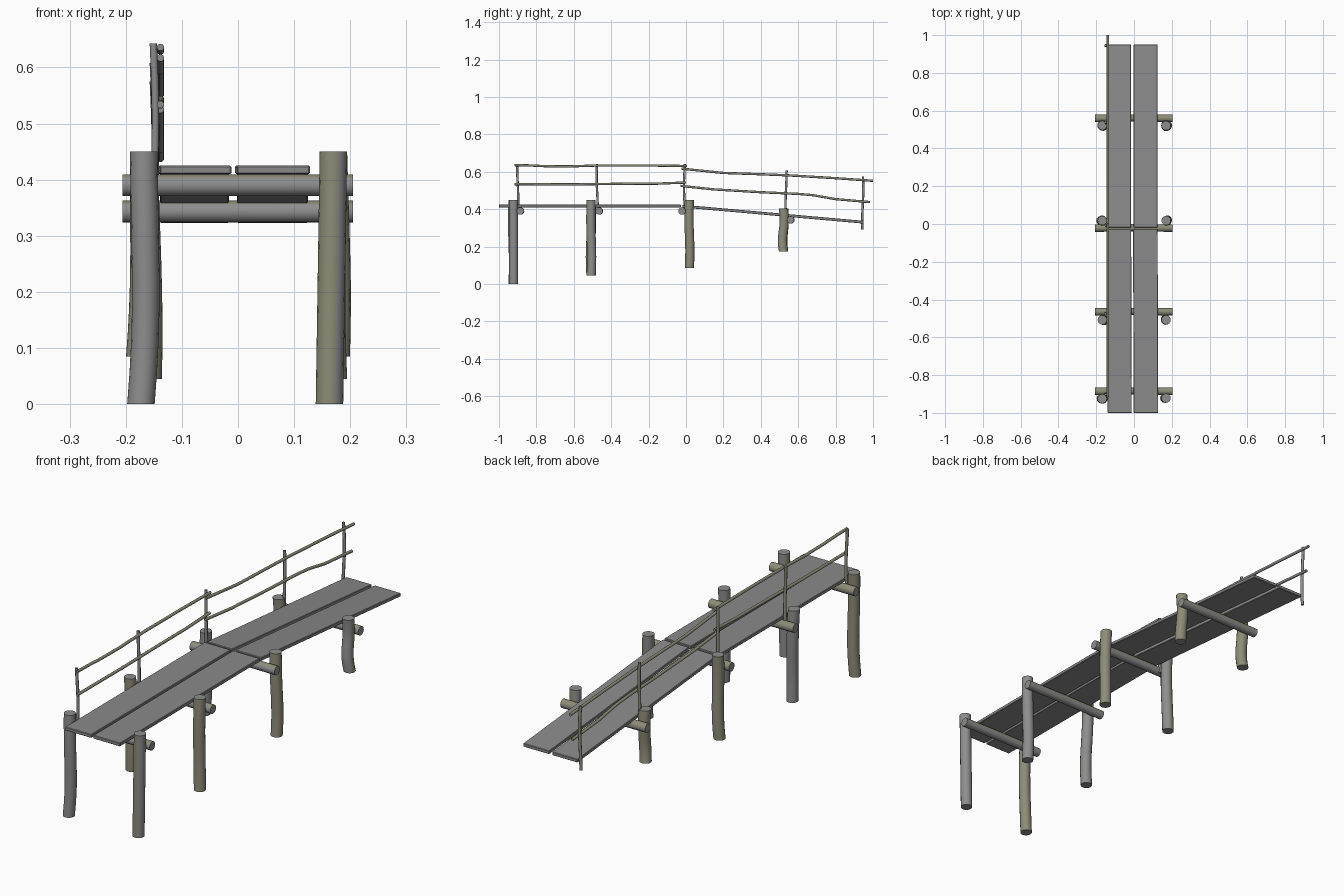
import bpy, bmesh, math
from mathutils import Vector

if "Cube" in bpy.data.objects:
    bpy.data.objects.remove(bpy.data.objects["Cube"])


def material(name, col):
    m = bpy.data.materials.new(name)
    m.diffuse_color = (*col, 1)
    m.use_nodes = True
    m.node_tree.nodes["Principled BSDF"].inputs["Base Color"].default_value = m.diffuse_color
    return m


GREY = material("weathered grey wood", (0.27, 0.27, 0.27))
OLIVE = material("mossy olive wood", (0.27, 0.265, 0.185))
PLANK = material("grey plank wood", (0.26, 0.255, 0.26))


def finish(name, bm, mats):
    bmesh.ops.recalc_face_normals(bm, faces=bm.faces)
    me = bpy.data.meshes.new(name)
    bm.to_mesh(me)
    bm.free()
    for m in mats:
        me.materials.append(m)
    ob = bpy.data.objects.new(name, me)
    bpy.context.collection.objects.link(ob)
    return ob


def tube(name, pts, r, axis, sides, mossy):
    """Log or pole: rings square to one world axis; mossy(normal) picks olive faces."""
    bm = bmesh.new()
    u, v = [(1, 2), None, (0, 1)][axis] if axis != 1 else (0, 2)
    rings = []
    for p in pts:
        ring = []
        for i in range(sides):
            a = 2 * math.pi * i / sides
            q = Vector(p)
            q[u] += r * math.cos(a)
            q[v] += r * math.sin(a)
            ring.append(bm.verts.new(q))
        rings.append(ring)
    for a, b in zip(rings, rings[1:]):
        for i in range(sides):
            j = (i + 1) % sides
            bm.faces.new((a[i], a[j], b[j], b[i])).smooth = True
    caps = [bm.faces.new(rings[0]), bm.faces.new(rings[-1])]
    for c in caps:
        for e in c.edges:
            e.smooth = False
    bmesh.ops.recalc_face_normals(bm, faces=bm.faces)
    for f in bm.faces:
        if f not in caps and mossy(f.normal):
            f.material_index = 1
    return finish(name, bm, [GREY, OLIVE])


def sector(centre, half):
    """True for normals within half degrees of the centre direction."""
    c = Vector((math.cos(math.radians(centre)), math.sin(math.radians(centre)), 0))
    return lambda n: n.dot(c) > math.cos(math.radians(half))


# Support posts: x bottom, x top, y, z bottom, z top, bend x, bend y, moss centre, moss width
posts = [
    ("front_post_left", -0.173, -0.168, -0.925, 0.0, 0.45, 0.006, 0.003, 90, 80),
    ("front_post_right", 0.163, 0.17, -0.922, 0.0, 0.45, 0.0, 0.0, 215, 75),
    ("second_post_left", -0.16, -0.168, -0.508, 0.045, 0.45, 0.003, -0.004, -60, 60),
    ("second_post_right", 0.17, 0.17, -0.507, 0.045, 0.45, -0.003, 0.003, -60, 45),
    ("third_post_left", -0.175, -0.168, 0.018, 0.085, 0.45, 0.004, 0.003, 150, 70),
    ("third_post_right", 0.175, 0.17, 0.018, 0.085, 0.45, 0.003, 0.003, 0, 80),
    ("fourth_post_left", -0.17, -0.168, 0.522, 0.175, 0.405, 0.005, -0.005, 45, 130),
    ("fourth_post_right", 0.177, 0.17, 0.521, 0.175, 0.405, -0.005, -0.006, 40, 65),
]
for name, xb, xt, y, zb, zt, bx, by, mc, mw in posts:
    pts = []
    for i in range(9):
        t = i / 8
        w = math.sin(2 * math.pi * t) * (1 - 0.4 * t)
        pts.append((xb + (xt - xb) * t + bx * math.sin(math.pi * t) + 0.3 * bx * w,
                    y + by * w, zb + (zt - zb) * t))
    tube(name, pts, 0.0245, 2, 16, sector(mc, mw))

# Cross beams under the deck
top_moss = lambda n: n.z + 0.5 * n.y > 0.4
for name, y, z in [("front_beam", -0.886, 0.39), ("second_beam", -0.465, 0.39),
                   ("third_beam", -0.022, 0.39), ("fourth_beam", 0.559, 0.343)]:
    tube(name, [(-0.206, y, z), (0, y + 0.002, z), (0.205, y, z)], 0.0195, 0, 16, top_moss)


# Deck planks: level front pair and sloping back pair
def plank(name, x0, x1, y0, y1, top0, top1, skew):
    bm = bmesh.new()
    bmesh.ops.create_cube(bm, size=1)
    for v in bm.verts:
        t = v.co.y + 0.5
        v.co = ((x0 if v.co.x < 0 else x1) + skew * t, y0 + (y1 - y0) * t,
                top0 + (top1 - top0) * t - (0.015 if v.co.z < 0 else 0))
    ob = finish(name, bm, [PLANK])
    b = ob.modifiers.new("edge", 'BEVEL')
    b.width, b.segments = 0.002, 1


plank("front_plank_left", -0.139, -0.012, -1.0, -0.028, 0.425, 0.425, -0.003)
plank("front_plank_right", -0.002, 0.128, -1.0, -0.028, 0.425, 0.425, -0.003)
plank("back_plank_left", -0.139, -0.016, -0.018, 0.95, 0.424, 0.338, 0.0)
plank("back_plank_right", -0.002, 0.125, -0.018, 0.95, 0.424, 0.338, 0.0)

# Thin railing posts along the left side
for i, (y, zb, zt) in enumerate([(-0.9, 0.375, 0.643), (-0.475, 0.375, 0.643), (-0.008, 0.375, 0.643),
                                 (0.535, 0.335, 0.608), (0.945, 0.292, 0.575)]):
    pts = []
    for k in range(7):
        t = k / 6
        pts.append((-0.151 + 0.004 * math.sin(math.pi * t), y + 0.003 * math.sin(5 * t + i),
                    zb + (zt - zb) * t))
    tube(f"railing_post_{i + 1}", pts, 0.0065, 2, 10, sector(150, 40))

# Hand rails and middle rails, given as (y, z) points
rails = {
    "front_hand_rail": [(-0.917, 0.636), (-0.83, 0.634), (-0.75, 0.63), (-0.62, 0.629), (-0.47, 0.634),
                        (-0.2, 0.634), (0.005, 0.631)],
    "front_middle_rail": [(-0.917, 0.534), (-0.6, 0.533), (-0.35, 0.536), (-0.15, 0.537), (0.0, 0.543)],
    "back_hand_rail": [(-0.025, 0.617), (0.2, 0.594), (0.4, 0.587), (0.55, 0.581), (0.8, 0.566), (1.0, 0.552)],
    "back_middle_rail": [(-0.03, 0.525), (0.15, 0.506), (0.4, 0.491), (0.6, 0.482), (0.68, 0.475),
                         (0.8, 0.454), (0.985, 0.438)],
}
for name, yz in rails.items():
    tube(name, [(-0.138, y, z) for y, z in yz], 0.0065, 1, 10, lambda n: n.z > -0.3)
